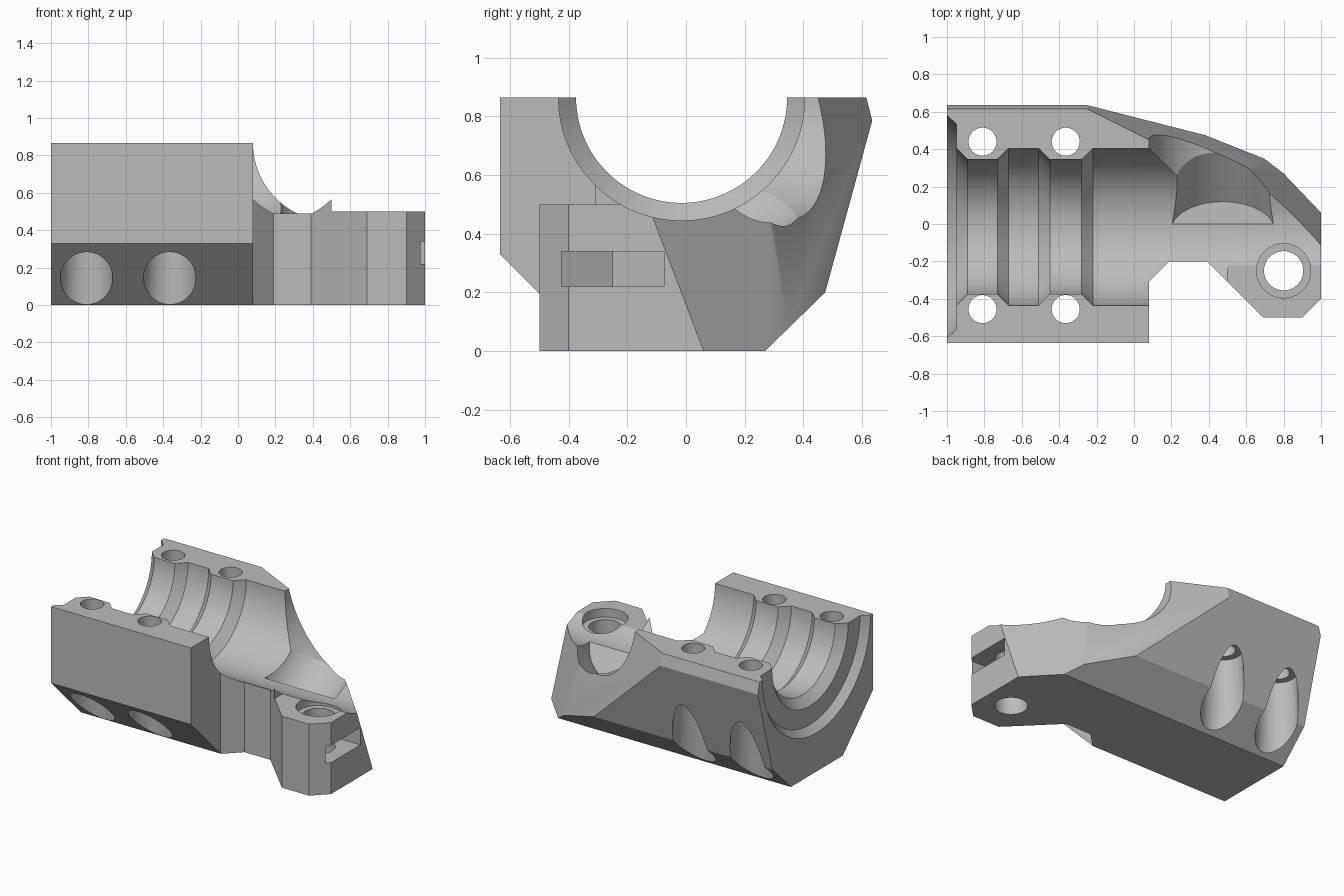
import bpy, bmesh, math
from mathutils import Vector, Matrix

cube = bpy.data.objects.get("Cube")
if cube:
    bpy.data.objects.remove(cube, do_unlink=True)

metal = bpy.data.materials.new("plain grey")
metal.use_nodes = True
grey = (0.5, 0.5, 0.5, 1)
metal.diffuse_color = grey
metal.node_tree.nodes["Principled BSDF"].inputs["Base Color"].default_value = grey


def make_object(name, bm):
    bmesh.ops.recalc_face_normals(bm, faces=bm.faces)
    mesh = bpy.data.meshes.new(name)
    bm.to_mesh(mesh)
    bm.free()
    mesh.materials.append(metal)
    obj = bpy.data.objects.new(name, mesh)
    bpy.context.collection.objects.link(obj)
    return obj


def prism(points, axis, start, end):
    """Extrude an outline along x (points are y, z) or z (points are x, y)."""
    bm = bmesh.new()
    place = (lambda a, b: (start, a, b)) if axis == "x" else (lambda a, b: (a, b, start))
    face = bm.faces.new([bm.verts.new(place(a, b)) for a, b in points])
    shift = Vector((end - start, 0, 0) if axis == "x" else (0, 0, end - start))
    new = bmesh.ops.extrude_face_region(bm, geom=[face])["geom"]
    bmesh.ops.translate(bm, vec=shift, verts=[v for v in new if isinstance(v, bmesh.types.BMVert)])
    return bm


def rod(start, end, r1, r2=None, sides=64):
    """Cylinder or cone between two points."""
    start, end = Vector(start), Vector(end)
    way = end - start
    turn = way.to_track_quat("Z", "Y").to_matrix().to_4x4()
    bm = bmesh.new()
    bmesh.ops.create_cone(bm, cap_ends=True, segments=sides, radius1=r1,
                          radius2=r1 if r2 is None else r2, depth=way.length,
                          matrix=Matrix.Translation((start + end) / 2) @ turn)
    return bm


def lathe_x(profile, y, z, steps=128):
    """Revolve (x, radius) points about an axis along x."""
    bm = bmesh.new()
    rings = []
    for x, r in profile:
        angles = [math.tau * i / steps for i in range(steps)]
        rings.append([bm.verts.new((x, y + r * math.cos(a), z + r * math.sin(a))) for a in angles])
    for a, b in zip(rings, rings[1:]):
        for i in range(steps):
            j = (i + 1) % steps
            bm.faces.new((a[i], a[j], b[j], b[i]))
    bm.faces.new(rings[0])
    bm.faces.new(rings[-1])
    return bm


def slice_off(bm, point, normal):
    geom = bm.verts[:] + bm.edges[:] + bm.faces[:]
    bmesh.ops.bisect_plane(bm, geom=geom, plane_co=point, plane_no=normal, clear_outer=True)
    bmesh.ops.holes_fill(bm, edges=[e for e in bm.edges if e.is_boundary])


# Clamp block: side profile with two slanted rear faces
TOP = 0.865
bm = prism([(-0.635, 0), (0.27, 0), (0.475, 0.2), (0.635, 0.785), (0.615, TOP), (-0.635, TOP)],
           "x", -1, 1)
slice_off(bm, (-0.26, 0.62, TOP), (0.5, 1, 0.263))
slice_off(bm, (1, 0.06, 0), (1.05, 1, 0.38))
block = make_object("clamp_block", bm)


def carve(name, bm):
    cutter = make_object(name, bm)
    cutter.hide_render = True
    mod = block.modifiers.new(name, "BOOLEAN")
    mod.operation = "DIFFERENCE"
    mod.solver = "EXACT"
    mod.object = cutter
    bpy.context.view_layer.objects.active = block
    bpy.ops.object.modifier_apply(modifier=name)
    bpy.data.objects.remove(cutter, do_unlink=True)


# Front underside bevel, arm outline and lowered arm top
carve("front_bevel", prism([(-0.735, 0.43), (-0.205, -0.1), (-0.735, -0.1)], "x", -1.1, 0.1))
carve("arm_outline", prism([(0.08, -0.8), (0.08, -0.31), (0.19, -0.2), (0.39, -0.2), (0.69, -0.5),
                            (0.9, -0.5), (1.1, -0.3), (1.1, -0.8)], "z", -0.1, 1))
carve("arm_top", prism([(0.5, -1), (1.1, -1), (1.1, 1), (0.5, 1)], "z", 0.5, 1))

# Stepped half-round bore with two raised ribs
WIDE, RIB = 0.42, 0.36
profile = [(-1.05, 0.64), (-0.95, 0.55), (-0.95, WIDE)]
for a, b in ((-0.89, -0.73), (-0.45, -0.28)):
    if a > -0.5:
        profile.append((a - 0.06, WIDE))
    profile += [(a, RIB), (b, RIB), (b + 0.06, WIDE)]
profile.append((1.1, WIDE))
carve("bore", lathe_x(profile, -0.015, TOP))

# Rounded scoop through the rear wall
carve("scoop_wall", rod((0.5, 0, 0.867), (0.5, 1, 0.867), WIDE, sides=128))
carve("scoop_floor", rod((0.475, -0.037, 0.5), (0.475, 0.79, 1.062), 0.278, sides=96))

# Bolt holes with flared head recesses
for x in (-0.81, -0.365):
    for y in (-0.455, 0.44):
        carve("bolt_hole", rod((x, y, -0.1), (x, y, 1), 0.075))
        carve("head_recess", rod((x, y, -0.05), (x, y, 0.53), 0.15, 0.12))

# Arm pivot hole, shallow seat and side nut slot
px, py = 0.8, -0.25
carve("pivot_hole", rod((px, py, -0.1), (px, py, 0.7), 0.105))
carve("pivot_seat", rod((px, py, 0.44), (px, py, 0.7), 0.145))
w = 0.175
carve("nut_slot", prism([(1.1, py - w), (1.1, py + w), (0.7, py + w), (0.6, py), (0.7, py - w)],
                        "z", 0.22, 0.34))

# Smooth curved walls, crisp machined edges
bpy.ops.object.select_all(action="DESELECT")
block.select_set(True)
bpy.context.view_layer.objects.active = block
bpy.ops.object.shade_smooth_by_angle(angle=math.radians(20))
